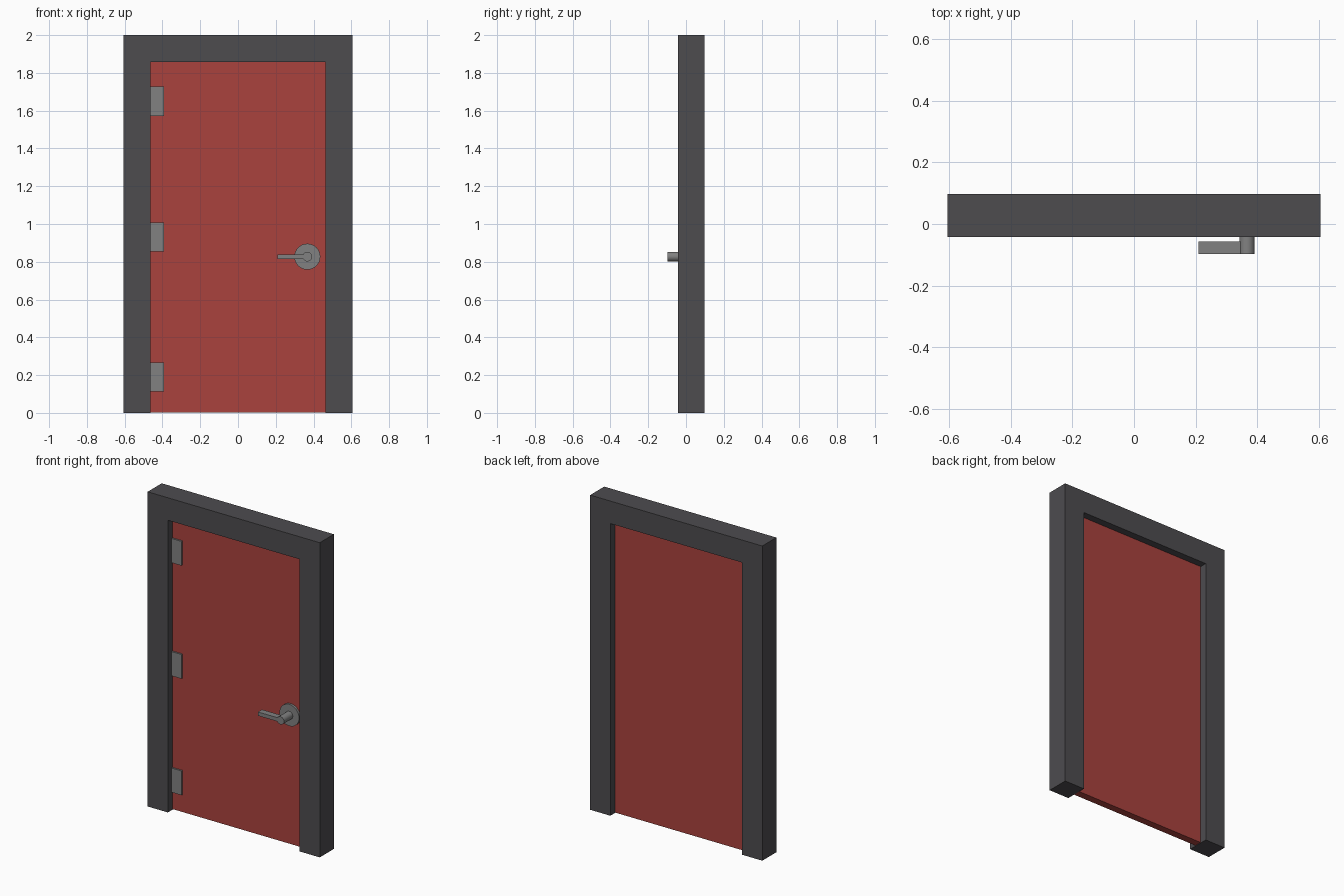
import bpy, bmesh
from math import pi

if "Cube" in bpy.data.objects:
    bpy.data.objects.remove(bpy.data.objects["Cube"])


def material(name, rgb):
    m = bpy.data.materials.new(name)
    m.diffuse_color = (*rgb, 1)
    m.use_nodes = True
    m.node_tree.nodes["Principled BSDF"].inputs["Base Color"].default_value = m.diffuse_color
    return m


FRAME = material("dark_paint", (0.075, 0.072, 0.078))
RED = material("red_paint", (0.40, 0.055, 0.048))
METAL = material("metal", (0.22, 0.22, 0.22))


def box(name, x, y, z, mat):
    """Box from (min, max) ranges on each axis."""
    bpy.ops.mesh.primitive_cube_add(
        size=1, location=[sum(r) / 2 for r in (x, y, z)])
    o = bpy.context.object
    o.scale = [r[1] - r[0] for r in (x, y, z)]
    bpy.ops.object.transform_apply(location=False, rotation=False, scale=True)
    o.name = name
    o.data.materials.append(mat)
    return o


def disc(name, x, z, radius, y0, y1, mat):
    """Cylinder along y."""
    bpy.ops.mesh.primitive_cylinder_add(
        vertices=32, radius=radius, depth=y1 - y0,
        location=(x, (y0 + y1) / 2, z), rotation=(pi / 2, 0, 0))
    o = bpy.context.object
    o.name = name
    o.data.materials.append(mat)
    bpy.ops.object.shade_smooth_by_angle()
    return o


# Frame: U-shaped outline extruded through the wall depth
W, IN, TOP, HEAD = 0.605, 0.463, 2.0, 1.857
FRONT, BACK = -0.043, 0.098
outline = [(-W, 0), (-IN, 0), (-IN, HEAD), (IN, HEAD),
           (IN, 0), (W, 0), (W, TOP), (-W, TOP)]
bm = bmesh.new()
face = bm.faces.new([bm.verts.new((x, FRONT, z)) for x, z in outline])
ext = bmesh.ops.extrude_face_region(bm, geom=[face], use_keep_orig=True)
moved = [v for v in ext["geom"] if isinstance(v, bmesh.types.BMVert)]
bmesh.ops.translate(bm, verts=moved, vec=(0, BACK - FRONT, 0))
bmesh.ops.recalc_face_normals(bm, faces=bm.faces)
mesh = bpy.data.meshes.new("door_frame")
bm.to_mesh(mesh)
bm.free()
mesh.materials.append(FRAME)
bpy.context.collection.objects.link(bpy.data.objects.new("door_frame", mesh))

# Door panel, recessed equally from front and back
DOOR = 0.005
box("door_panel", (-IN, IN), (DOOR, 0.052), (0.003, HEAD), RED)

# Hinge plates
for i, z in enumerate((0.191, 0.931, 1.65)):
    box(f"hinge_{i + 1}", (-IN, -0.393), (DOOR - 0.011, DOOR + 0.01),
        (z - 0.077, z + 0.077), METAL)

# Handle: round rose, spindle and lever
HX, HZ = 0.367, 0.827
disc("handle_rose", HX, HZ, 0.069, DOOR - 0.014, DOOR + 0.01, METAL)
disc("handle_spindle", HX, HZ, 0.025, -0.098, DOOR, METAL)
box("handle_lever", (0.209, HX - 0.01), (-0.097, -0.057),
    (HZ - 0.012, HZ + 0.012), METAL)
